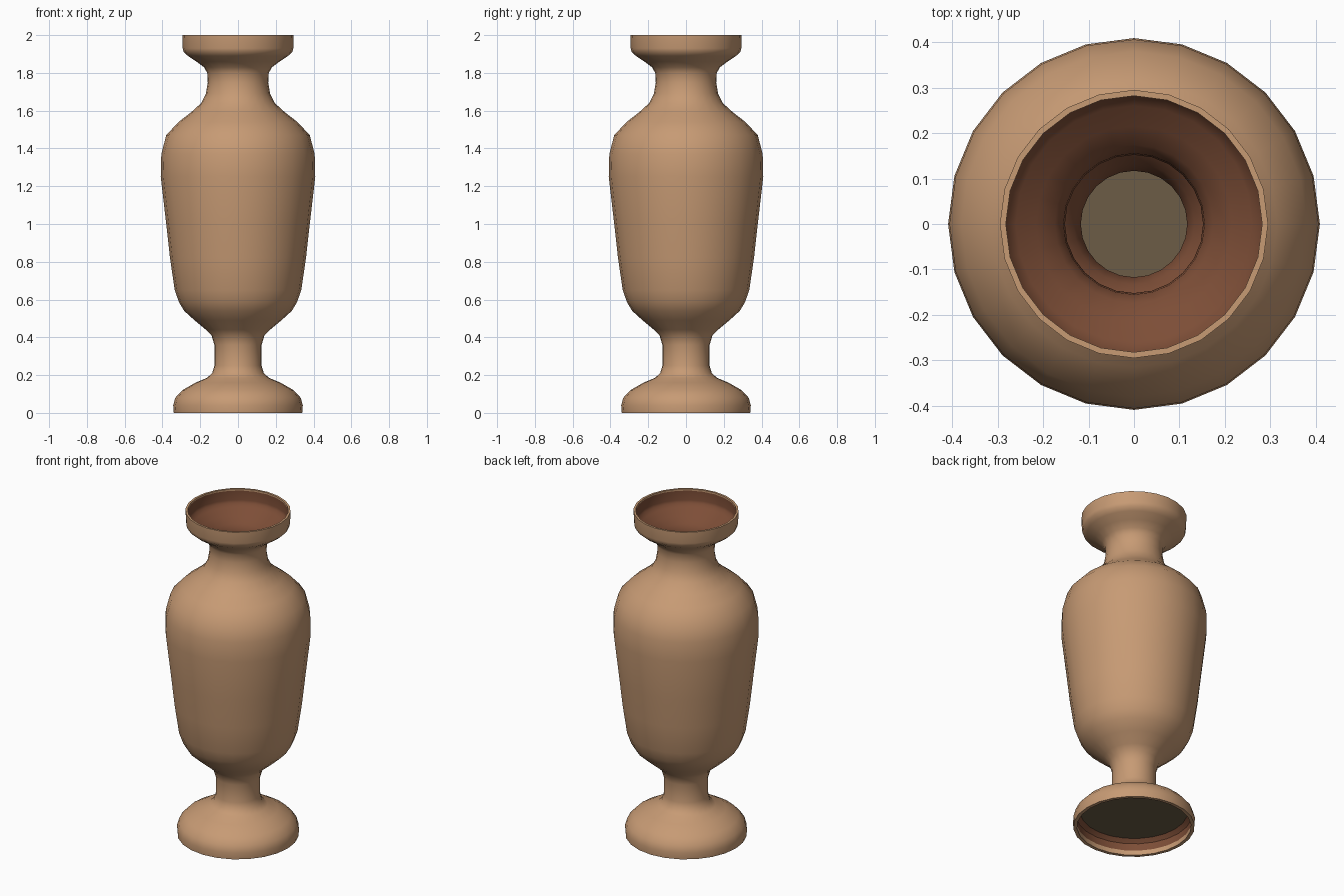
import bpy, bmesh, math
from mathutils import Vector

if "Cube" in bpy.data.objects:
    bpy.data.objects.remove(bpy.data.objects["Cube"])

SIDES = 24
WALL = 0.008


def material(name, rgb):
    m = bpy.data.materials.new(name)
    m.diffuse_color = (*rgb, 1)
    m.use_nodes = True
    m.node_tree.nodes["Principled BSDF"].inputs["Base Color"].default_value = m.diffuse_color
    return m


clay = material("tan clay", (0.57, 0.325, 0.175))
inside = material("red brown interior", (0.205, 0.076, 0.038))
plug = material("khaki base", (0.15, 0.108, 0.062))


def lathe(name, profile, mats, rule=None):
    """Spin an (r, z) profile round z; rule(i) gives the material of band i."""
    bm = bmesh.new()
    rings = []
    for r, z in profile:
        rings.append([bm.verts.new((r * math.cos(2 * math.pi * k / SIDES),
                                    r * math.sin(2 * math.pi * k / SIDES), z))
                      for k in range(SIDES)])
    for i in range(len(rings) - 1):
        a, b = rings[i], rings[i + 1]
        for k in range(SIDES):
            n = (k + 1) % SIDES
            f = bm.faces.new((a[k], a[n], b[n], b[k]))
            f.material_index = rule(i) if rule else 0
    return finish(name, bm, mats)


def finish(name, bm, mats):
    mesh = bpy.data.meshes.new(name)
    bm.to_mesh(mesh)
    bm.free()
    for m in mats:
        mesh.materials.append(m)
    ob = bpy.data.objects.new(name, mesh)
    bpy.context.collection.objects.link(ob)
    bpy.ops.object.select_all(action='DESELECT')
    ob.select_set(True)
    bpy.context.view_layer.objects.active = ob
    bpy.ops.object.shade_smooth_by_angle(angle=math.radians(45))
    return ob


# Outer silhouette, foot to rim
outer = [(.34, 0), (.343, .04), (.332, .08), (.295, .12), (.225, .16),
         (.165, .185), (.137, .21), (.125, .25), (.125, .36), (.14, .41),
         (.17, .44), (.23, .49), (.285, .54), (.312, .585), (.335, .65),
         (.36, .82), (.38, 1.0), (.409, 1.25), (.406, 1.37), (.38, 1.47),
         (.315, 1.54), (.25, 1.59), (.195, 1.64), (.17, 1.69), (.16, 1.75),
         (.163, 1.80), (.18, 1.83), (.22, 1.86), (.265, 1.89), (.288, 1.91),
         (.293, 1.93), (.295, 2.0)]

# Inner wall: the silhouette pushed in along its normal
inner = []
for i in range(2, len(outer) - 1):
    t = (Vector(outer[i + 1]) - Vector(outer[i - 1])).normalized()
    inner.append((outer[i][0] - WALL * t.y, outer[i][1] + WALL * t.x))
foot_lip = [(.322, .03), (.32, 0), (.34, 0)]
rim_lip = [(.282, 2.0), (.282, 1.99)]

# Vase shell: outside, rim lip, interior, foot lip
profile = outer + rim_lip + inner[::-1] + foot_lip
first_in = len(outer) + 1
last_in = len(profile) - 4
lathe("vase_shell", profile, [clay, inside],
      lambda i: 1 if first_in <= i <= last_in else 0)

# Disc closing the hollow foot
bm = bmesh.new()
bmesh.ops.create_cone(bm, cap_ends=True, segments=SIDES, radius1=.302,
                      radius2=.302, depth=.006)
bmesh.ops.translate(bm, vec=(0, 0, .10), verts=bm.verts)
finish("base_disc", bm, [plug])
